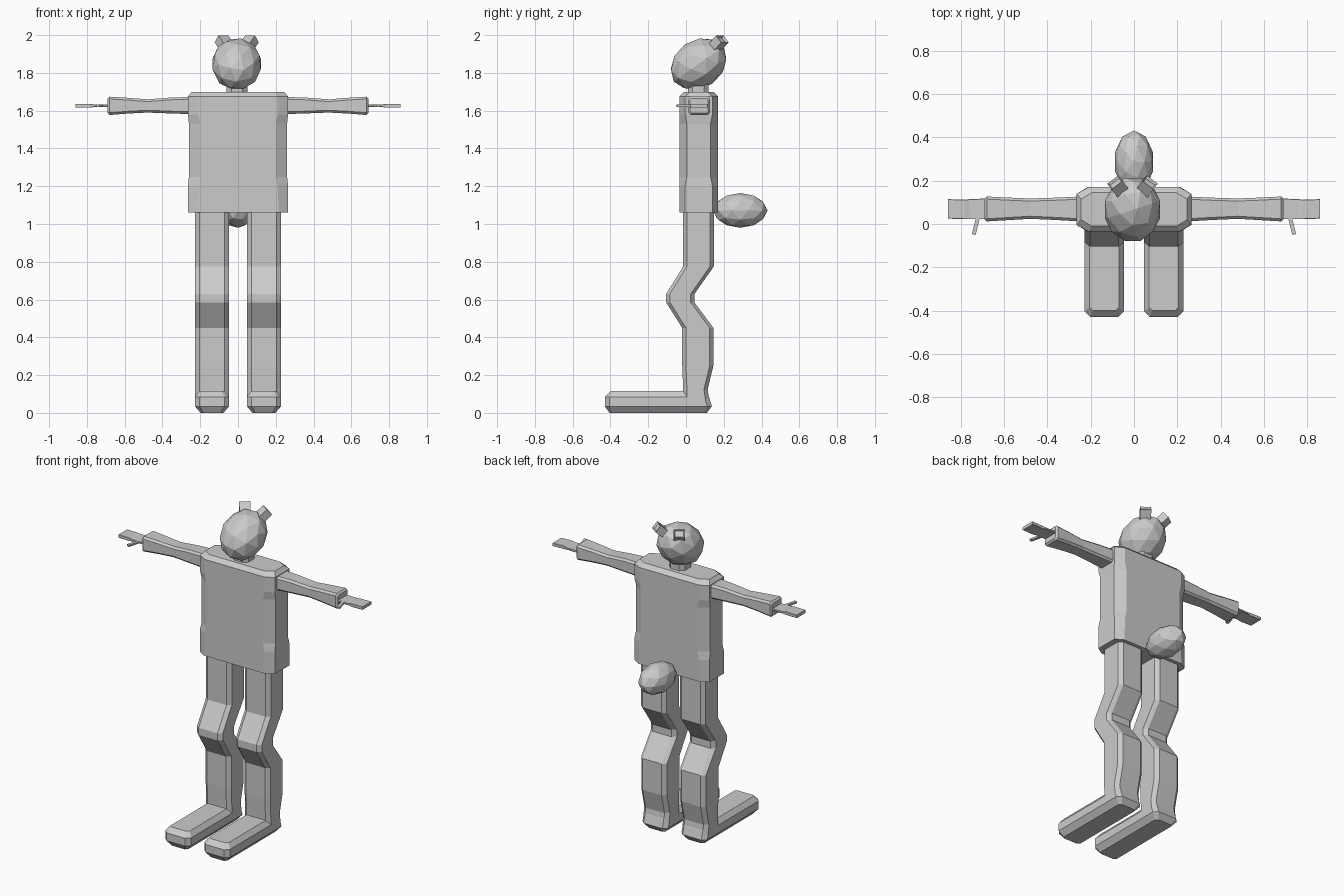
import bpy, bmesh
from math import radians
from mathutils import Matrix, Vector

cube = bpy.data.objects.get("Cube")
if cube:
    bpy.data.objects.remove(cube, do_unlink=True)

grey = bpy.data.materials.new("plain grey")
grey.use_nodes = True
colour = (0.6, 0.6, 0.6, 1)
grey.diffuse_color = colour
grey.node_tree.nodes["Principled BSDF"].inputs["Base Color"].default_value = colour


def finish(name, bm):
    """Turn a bmesh into a flat shaded grey object."""
    bmesh.ops.recalc_face_normals(bm, faces=bm.faces)
    mesh = bpy.data.meshes.new(name)
    bm.to_mesh(mesh)
    bm.free()
    mesh.materials.append(grey)
    obj = bpy.data.objects.new(name, mesh)
    bpy.context.collection.objects.link(obj)
    return obj


def octagon(a0, a1, b0, b1, ca, cb):
    """Rectangle with cut corners."""
    return [(a0 + ca, b0), (a1 - ca, b0), (a1, b0 + cb), (a1, b1 - cb),
            (a1 - ca, b1), (a0 + ca, b1), (a0, b1 - cb), (a0, b0 + cb)]


def loft(name, rings):
    """Skin a stack of equal rings and cap both ends."""
    bm = bmesh.new()
    loops = [[bm.verts.new(p) for p in ring] for ring in rings]
    for low, high in zip(loops, loops[1:]):
        for i in range(len(low)):
            j = (i + 1) % len(low)
            bm.faces.new((low[i], low[j], high[j], high[i]))
    bm.faces.new(loops[0])
    bm.faces.new(loops[-1])
    return finish(name, bm)


def upright(sections, side=1):
    """Rings stacked in z from (z, x0, x1, y0, y1, cut_x, cut_y)."""
    return [[(side * a, b, z) for a, b in octagon(*rest)] for z, *rest in sections]


def sideways(sections, side):
    """Rings stacked in x from (x, y0, y1, z0, z1, cut)."""
    return [[(side * x, a, b) for a, b in octagon(*rest, rest[-1])] for x, *rest in sections]


def faceted_ball(name, centre, radii, tilt):
    bm = bmesh.new()
    bmesh.ops.create_icosphere(bm, subdivisions=2, radius=1)
    move = (Matrix.Translation(centre) @ Matrix.Rotation(radians(tilt), 4, "X")
            @ Matrix.Diagonal((*radii, 1)))
    bm.transform(move)
    return finish(name, bm)


def box(bm, size, move):
    return bmesh.ops.create_cube(bm, size=1, matrix=move @ Matrix.Diagonal((*size, 1)))


# Torso with cut corners and a chamfered shoulder line
loft("torso", upright([
    (1.06, -.265, .265, -.035, .17, .05, .03),
    (1.2, -.265, .265, -.035, .17, .055, .03),
    (1.25, -.26, .26, -.035, .17, .06, .04),
    (1.53, -.26, .26, -.035, .17, .06, .04),
    (1.58, -.265, .265, -.035, .17, .055, .03),
    (1.675, -.265, .265, -.035, .17, .055, .03),
    (1.7, -.245, .245, -.01, .145, .05, .03),
]))

# Neck, head and tail
loft("neck", upright([
    (1.68, -.06, .05, .01, .12, .025, .025),
    (1.76, -.06, .05, .01, .12, .025, .025),
]))
faceted_ball("head", (-.007, .067, 1.847), (.134, .162, .127), 35)
faceted_ball("tail", (0, .287, 1.072), (.092, .145, .092), 0)

for side, label in ((-1, "right"), (1, "left")):
    # Ear block with a recessed outer face
    bm = bmesh.new()
    turn = Matrix.Rotation(radians(-37 * side), 4, "Z") @ Matrix.Rotation(radians(41), 4, "X")
    box(bm, (.065, .075, .05), Matrix.Translation((-.007 + .064 * side, .17, 1.955)) @ turn)
    bm.normal_update()
    outward = turn @ Vector((0, 1, 0))
    face = max(bm.faces, key=lambda f: f.normal.dot(outward))
    bmesh.ops.inset_region(bm, faces=[face], thickness=.01)
    bmesh.ops.translate(bm, verts=face.verts, vec=outward * -.012)
    finish(label + "_ear", bm)

    # Arm, slightly waisted, with a bevelled wrist end
    loft(label + "_arm", sideways([
        (.25, .012, .127, 1.582, 1.672, .012),
        (.35, .018, .122, 1.585, 1.67, .012),
        (.48, .024, .118, 1.59, 1.66, .012),
        (.58, .018, .122, 1.585, 1.668, .012),
        (.68, .012, .127, 1.577, 1.674, .012),
        (.69, .022, .117, 1.587, 1.664, .008),
    ], side))

    # Flat hand with a thin thumb
    loft(label + "_hand", sideways([
        (.68, .022, .118, 1.62, 1.632, .002),
        (.76, .022, .115, 1.62, 1.632, .002),
        (.78, .022, .112, 1.616, 1.636, .002),
        (.86, .025, .115, 1.616, 1.636, .002),
    ], side))
    bm = bmesh.new()
    box(bm, (.018, .09, .012), Matrix.Translation((.73 * side, -.005, 1.626))
        @ Matrix.Rotation(radians(14 * side), 4, "Z"))
    finish(label + "_thumb", bm)

    # Bent leg: height, front and back of each section
    x0, x1 = .047, .228
    bends = [(.05, -.015, .125), (.125, -.015, .115), (.25, -.02, .145),
             (.45, -.02, .145), (.585, -.105, .045), (.63, -.105, .045),
             (.775, -.015, .147), (1.08, -.015, .147)]
    loft(label + "_leg", upright([(z, x0, x1, f, b, .024, .02) for z, f, b in bends], side))

    # Long foot, chamfered all round
    loft(label + "_foot", upright([
        (0, .077, .198, -.405, .11, .015, .015),
        (.035, x0, x1, -.43, .137, .025, .025),
        (.085, x0, x1, -.43, .122, .025, .025),
        (.115, .07, .205, -.4, .11, .015, .015),
    ], side))
